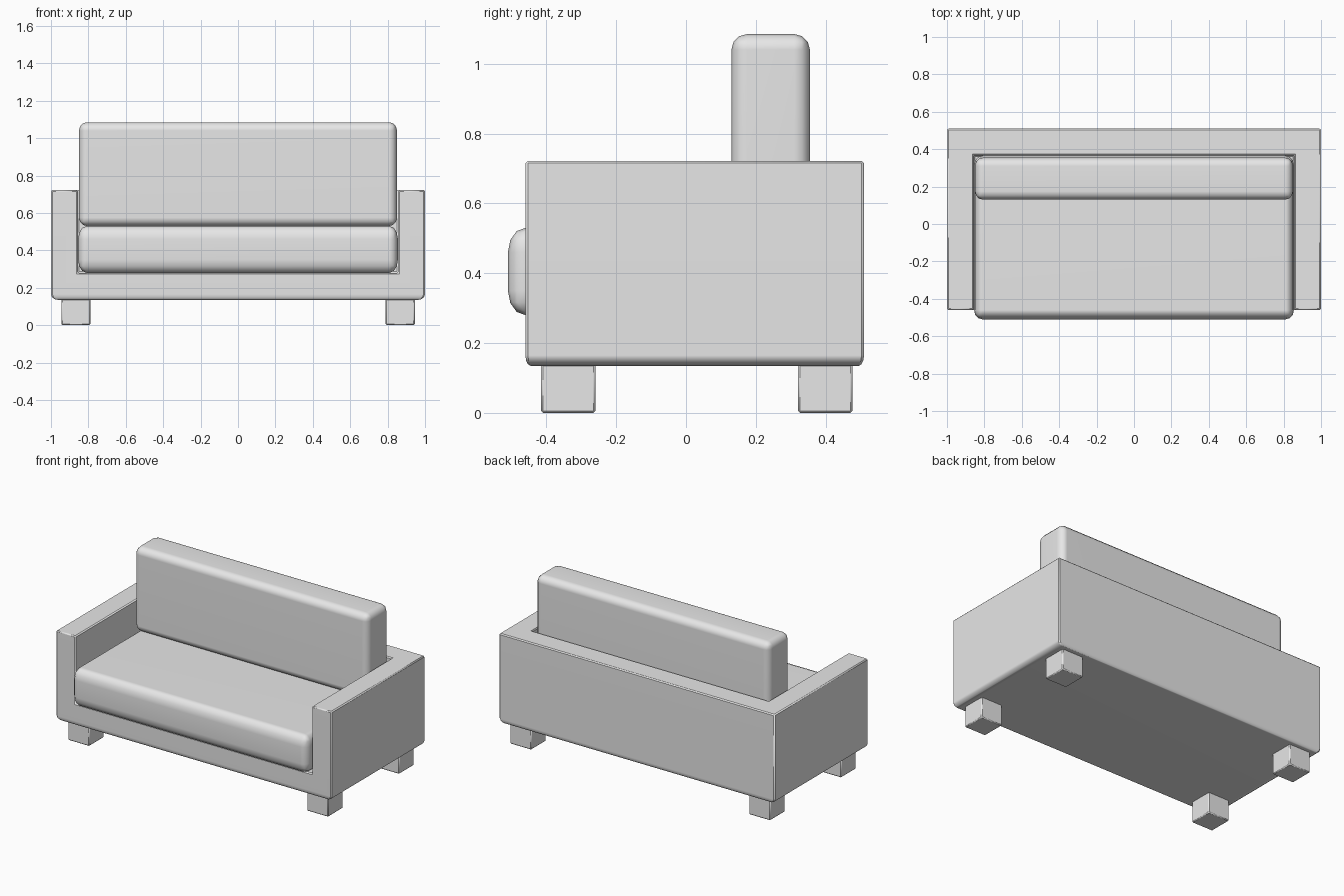
import bpy
import bmesh
import math
from mathutils import Vector

cube = bpy.data.objects.get("Cube")
if cube:
    bpy.data.objects.remove(cube, do_unlink=True)

fabric = bpy.data.materials.new("light_grey")
fabric.use_nodes = True
fabric.diffuse_color = (0.8, 0.8, 0.8, 1)
fabric.node_tree.nodes["Principled BSDF"].inputs["Base Color"].default_value = (0.8, 0.8, 0.8, 1)


def rounded_box(name, low, high, radii, segments=2, pick=None):
    """Box between two corners; radii is the rounding along x, y and z."""
    low, high, radii = Vector(low), Vector(high), Vector(radii)
    size, centre = high - low, (high + low) / 2
    bm = bmesh.new()
    bmesh.ops.create_cube(bm, size=1)
    # Bevel by one unit in stretched space, so each axis gets its own radius
    bmesh.ops.scale(bm, verts=bm.verts, vec=[s / r for s, r in zip(size, radii)])
    edges = [e for e in bm.edges if pick is None or pick(e)]
    bmesh.ops.bevel(bm, geom=edges, offset=1, segments=segments,
                    profile=0.5, affect='EDGES', clamp_overlap=True)
    bmesh.ops.scale(bm, verts=bm.verts, vec=radii)
    bmesh.ops.translate(bm, verts=bm.verts, vec=centre)
    mesh = bpy.data.meshes.new(name)
    bm.to_mesh(mesh)
    bm.free()
    mesh.materials.append(fabric)
    obj = bpy.data.objects.new(name, mesh)
    bpy.context.collection.objects.link(obj)
    return obj


def activate(obj):
    bpy.ops.object.select_all(action='DESELECT')
    obj.select_set(True)
    bpy.context.view_layer.objects.active = obj


def smooth(obj):
    activate(obj)
    bpy.ops.object.shade_smooth_by_angle(angle=math.radians(40))
    weighted = obj.modifiers.new("weighted_normals", 'WEIGHTED_NORMAL')
    weighted.keep_sharp = True


# Frame: a block rounded underneath, with the seat well cut out of it
frame = rounded_box("frame", (-1, -0.46, 0.135), (1, 0.51, 0.722), (0.04, 0.015, 0.03),
                    segments=3, pick=lambda e: all(v.co.z < 0 for v in e.verts))
well = rounded_box("seat_well_cutter", (-0.857, -0.8, 0.28), (0.857, 0.367, 1.2),
                   (0.01, 0.01, 0.01), segments=1, pick=lambda e: False)
well.hide_render = True
cut = frame.modifiers.new("seat_well", 'BOOLEAN')
cut.operation = 'DIFFERENCE'
cut.solver = 'EXACT'
cut.object = well
activate(frame)
bpy.ops.object.modifier_apply(modifier=cut.name)
bpy.data.objects.remove(well, do_unlink=True)

# Soften the remaining hard edges slightly
soft = frame.modifiers.new("soft_edges", 'BEVEL')
soft.width = 0.007
soft.segments = 1
soft.limit_method = 'ANGLE'
soft.angle_limit = math.radians(60)
smooth(frame)

# Cushions
seat = rounded_box("seat_cushion", (-0.855, -0.51, 0.28), (0.855, 0.365, 0.53),
                   (0.045, 0.05, 0.07), segments=3)
back = rounded_box("back_cushion", (-0.85, 0.13, 0.53), (0.85, 0.355, 1.085),
                   (0.042, 0.045, 0.045), segments=3)
smooth(seat)
smooth(back)

# Legs
for side, x in (("left", 0.867), ("right", -0.867)):
    for end, y in (("front", -0.337), ("back", 0.399)):
        leg = rounded_box(f"{end}_{side}_leg", (x - 0.078, y - 0.078, 0),
                          (x + 0.078, y + 0.078, 0.145), (0.006, 0.006, 0.006), segments=1)
        smooth(leg)
